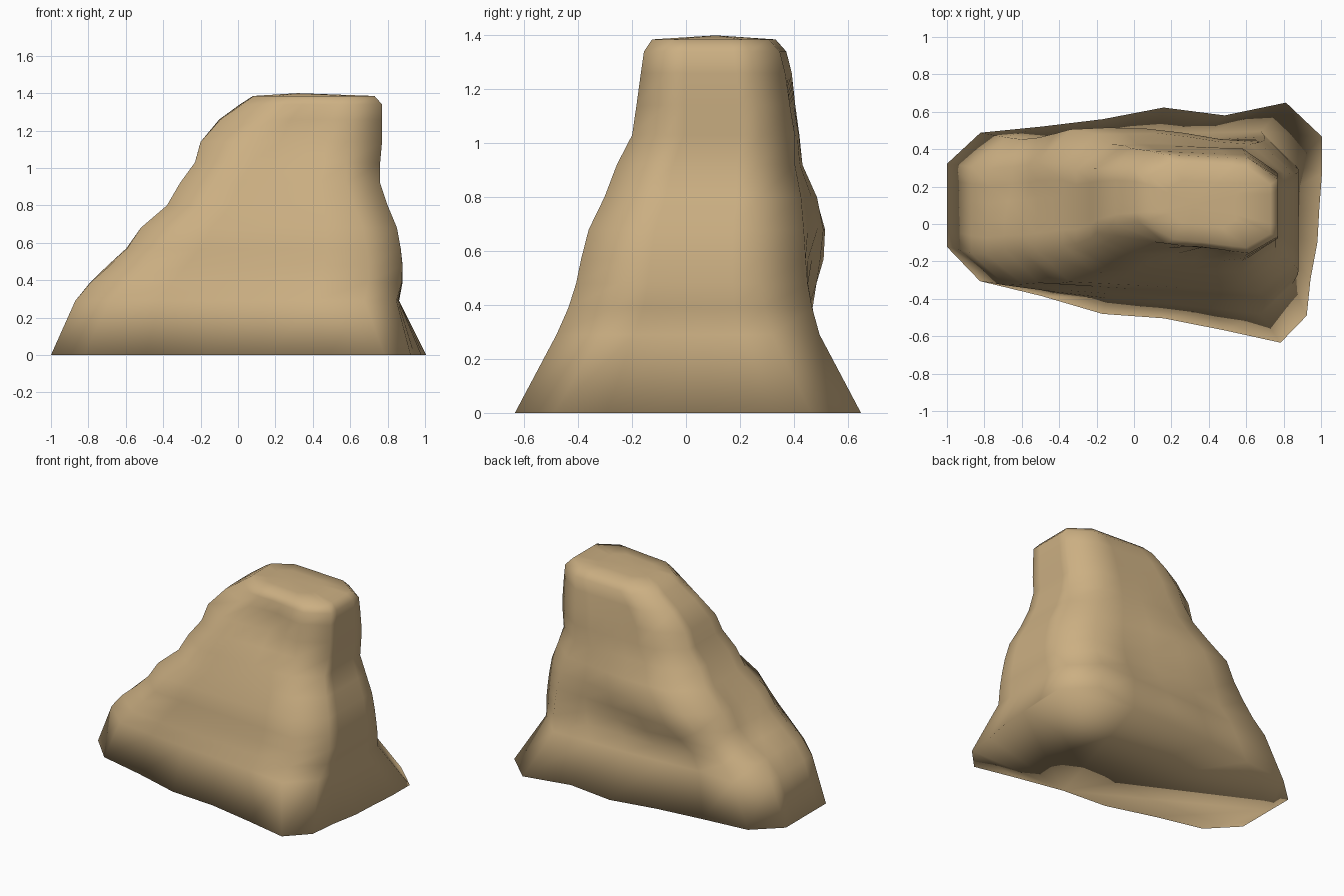
import bpy, bmesh, math
from mathutils import Vector

cube = bpy.data.objects.get("Cube")
if cube:
    bpy.data.objects.remove(cube)

# Sandstone colour
stone = bpy.data.materials.new("tan_sandstone")
stone.use_nodes = True
tan = (0.60, 0.43, 0.225, 1)
stone.diffuse_color = tan
bsdf = stone.node_tree.nodes["Principled BSDF"]
bsdf.inputs["Base Color"].default_value = tan
bsdf.inputs["Roughness"].default_value = 0.9

# Height, left x, right x, then y of front-left, front-right, back-right, back-left corners
LEVELS = [
    (0.00, -1.00, 0.99, -0.27, -0.67, 0.67, 0.47),
    (0.29, -0.87, 0.86, -0.31, -0.50, 0.50, 0.46),
    (0.39, -0.79, 0.88, -0.32, -0.45, 0.47, 0.45),
    (0.48, -0.70, 0.88, -0.31, -0.42, 0.45, 0.46),
    (0.57, -0.60, 0.87, -0.31, -0.40, 0.44, 0.47),
    (0.68, -0.52, 0.85, -0.30, -0.37, 0.43, 0.48),
    (0.80, -0.38, 0.80, -0.26, -0.31, 0.42, 0.46),
    (0.92, -0.31, 0.76, -0.24, -0.26, 0.40, 0.42),
    (1.03, -0.23, 0.76, -0.20, -0.20, 0.40, 0.42),
    (1.14, -0.20, 0.77, -0.16, -0.19, 0.38, 0.41),
    (1.26, -0.10, 0.77, -0.12, -0.18, 0.36, 0.40),
    (1.34, 0.01, 0.77, -0.10, -0.17, 0.34, 0.38),
    (1.385, 0.08, 0.73, -0.07, -0.14, 0.30, 0.34),
]

# Swells and hollows: centre, radius, push
BUMPS = [
    ((0.15, 0.47, 0.70), 0.24, (0, 0.05, 0)),
    ((-0.22, 0.47, 0.60), 0.22, (0, 0.05, 0)),
    ((-0.30, 0.46, 0.36), 0.15, (0, -0.05, 0)),
    ((0.25, 0.46, 0.46), 0.15, (0, -0.03, 0)),
    ((0.10, 0.57, 0.00), 0.20, (0, 0.04, 0)),
    ((0.50, 0.62, 0.00), 0.15, (0, -0.04, 0)),
    ((-0.25, -0.43, 0.00), 0.22, (0, -0.05, 0)),
    ((0.35, -0.18, 1.20), 0.12, (0, 0.05, 0)),
    ((0.02, -0.10, 1.28), 0.12, (0.03, 0.05, 0)),
    ((-0.64, -0.25, 0.46), 0.12, (0.04, 0.03, 0)),
    ((-0.64, 0.25, 0.48), 0.16, (0.06, 0, -0.03)),
    ((0.95, -0.45, 0.00), 0.25, (-0.07, 0, 0)),
    ((1.00, 0.40, 0.00), 0.20, (0.02, -0.03, 0)),
]


def outline(level, steps=6):
    """Chamfered four-sided loop with evenly spaced points on each side."""
    z, xl, xr, fl, fr, br, bl = level
    corners = [Vector(c) for c in ((xl, fl, z), (xr, fr, z), (xr, br, z), (xl, bl, z))]
    pts = []
    for i, a in enumerate(corners):
        b = corners[(i + 1) % 4]
        cut = min(0.18 / (b - a).length, 0.2)
        for k in range(steps):
            pts.append(a.lerp(b, cut + (1 - 2 * cut) * k / (steps - 1)))
    return pts


def sculpt(p):
    moved = p.copy()
    for centre, radius, push in BUMPS:
        d = (p - Vector(centre)).length / radius
        moved += Vector(push) * math.exp(-d * d)
    return moved


# Rock wall from stacked loops
bm = bmesh.new()
rings = [[bm.verts.new(sculpt(p)) for p in outline(lv)] for lv in LEVELS]
for low, high in zip(rings, rings[1:]):
    n = len(low)
    for i in range(n):
        j = (i + 1) % n
        bm.faces.new((low[i], low[j], high[j], high[i]))

# Flat underside, shaded smoothly into the wall
bm.faces.new(rings[0][::-1])

# Gently domed summit
top = rings[-1]
peak = bm.verts.new((0.32, 0.11, 1.40))
inner = [bm.verts.new(v.co.lerp(peak.co, 0.45)) for v in top]
for i in range(len(top)):
    j = (i + 1) % len(top)
    bm.faces.new((top[i], top[j], inner[j], inner[i]))
    bm.faces.new((inner[i], inner[j], peak))

mesh = bpy.data.meshes.new("rock")
bm.to_mesh(mesh)
bm.free()
mesh.materials.append(stone)
mesh.shade_smooth()
rock = bpy.data.objects.new("rock", mesh)
bpy.context.collection.objects.link(rock)
